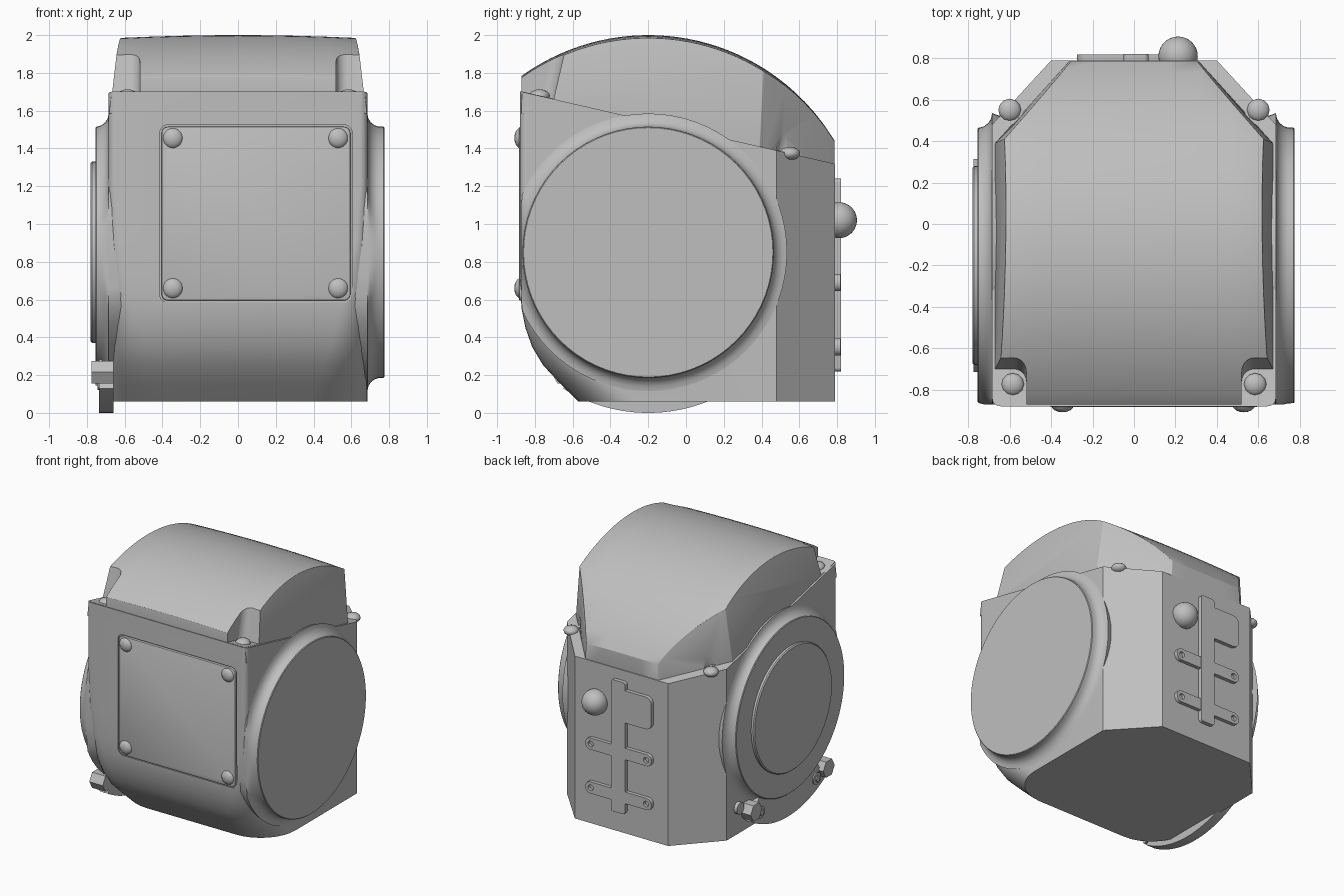
import bpy, bmesh
from math import sin, cos, pi, radians
from mathutils import Vector

cube = bpy.data.objects.get("Cube")
if cube:
    bpy.data.objects.remove(cube)

grey = bpy.data.materials.new("casing_grey")
grey.use_nodes = True
grey.diffuse_color = (0.52, 0.52, 0.52, 1)
grey.node_tree.nodes["Principled BSDF"].inputs["Base Color"].default_value = grey.diffuse_color

SLOPE = 0.23
AXLE_Y, AXLE_Z = -0.2, 0.85
LEAN = Vector((0, SLOPE, 1)).normalized()


def seam(y):
    return 1.7 - SLOPE * (y + 0.87)


def loft(name, rings, trims=()):
    """Skin equal-length rings, close both ends, trim with (point, normal) planes."""
    bm = bmesh.new()
    rows = [[bm.verts.new(p) for p in ring] for ring in rings]
    n = len(rows[0])
    for a, b in zip(rows, rows[1:]):
        for i in range(n):
            bm.faces.new((a[i], a[(i + 1) % n], b[(i + 1) % n], b[i]))
    bm.faces.new(rows[0])
    bm.faces.new(rows[-1])
    for point, normal in trims:
        geom = bm.verts[:] + bm.edges[:] + bm.faces[:]
        bmesh.ops.bisect_plane(bm, geom=geom, plane_co=point, plane_no=normal, clear_outer=True)
        rim = [e for e in bm.edges if e.is_boundary]
        bmesh.ops.holes_fill(bm, edges=rim, sides=0)
    bmesh.ops.recalc_face_normals(bm, faces=bm.faces)
    mesh = bpy.data.meshes.new(name)
    bm.to_mesh(mesh)
    bm.free()
    mesh.materials.append(grey)
    ob = bpy.data.objects.new(name, mesh)
    bpy.context.collection.objects.link(ob)
    return ob


def activate(ob):
    bpy.ops.object.select_all(action='DESELECT')
    ob.select_set(True)
    bpy.context.view_layer.objects.active = ob


def smooth(ob, angle=35):
    activate(ob)
    bpy.ops.object.shade_smooth_by_angle(angle=radians(angle))


def bevel(ob, width, segments=3):
    activate(ob)
    mod = ob.modifiers.new("edge", 'BEVEL')
    mod.width, mod.segments, mod.angle_limit = width, segments, radians(40)
    bpy.ops.object.modifier_apply(modifier=mod.name)


def cut(ob, cutter):
    activate(ob)
    mod = ob.modifiers.new("cut", 'BOOLEAN')
    mod.operation, mod.solver, mod.object = 'DIFFERENCE', 'EXACT', cutter
    bpy.ops.object.modifier_apply(modifier=mod.name)
    bpy.data.objects.remove(cutter)


def plate(name, x0, x1, z0, z1, r, y0, y1):
    """Rounded rectangle facing along y."""
    outline = []
    for k, (cx, cz) in enumerate(((x1 - r, z1 - r), (x0 + r, z1 - r), (x0 + r, z0 + r), (x1 - r, z0 + r))):
        for i in range(6):
            a = pi / 2 * (k + i / 5)
            outline.append((cx + r * cos(a), cz + r * sin(a)))
    return loft(name, [[(x, y, z) for x, z in outline] for y in (y0, y1)])


def turned(name, profile, side, n=72):
    """Revolve (x, radius) points about the axle, kept behind the front face."""
    rings = []
    for x, r in profile:
        ring = [(AXLE_Y + r * cos(2 * pi * i / n), AXLE_Z + r * sin(2 * pi * i / n)) for i in range(n)]
        rings.append([(side * x, max(y, -0.872), z) for y, z in ring])
    ob = loft(name, rings)
    smooth(ob)
    return ob


def dome(name, loc, scale, segments=16, rings=10):
    bpy.ops.mesh.primitive_uv_sphere_add(segments=segments, ring_count=rings, location=loc)
    ob = bpy.context.object
    ob.name, ob.scale = name, scale
    ob.data.materials.append(grey)
    smooth(ob)
    return ob


# Main casing: horizontal sections, front corners rounder towards the bottom
FRONT = [(0.06, -0.57), (0.15, -0.66), (0.25, -0.755), (0.35, -0.815), (0.45, -0.85),
         (0.55, -0.87), (0.68, -0.88), (0.9, -0.88), (1.2, -0.88), (1.85, -0.88)]


def section(z, front):
    r = 0.04 + 0.26 * max(0, (1.1 - z) / 1.04) ** 1.5
    half = [(0.4, 0.79), (0.685, 0.48)]
    for i in range(9):
        a = pi / 2 * i / 8
        half.append((0.685 - r + r * cos(a), front + r - r * sin(a)))
    return [(x, y, z) for x, y in half] + [(-x, y, z) for x, y in reversed(half)]


casing = loft("casing", [section(z, f) for z, f in FRONT], [((0, -0.87, 1.7), LEAN)])
cut(casing, plate("panel_pocket", -0.415, 0.605, 0.585, 1.525, 0.045, -1, -0.865))
smooth(casing, 30)

# Domed top cover: arched profile, drafted sides, slight crown
arch = []
for i in range(33):
    y = -0.872 + 1.657 * i / 32
    arch.append((y, AXLE_Z + (1.15 ** 2 - (y - AXLE_Y) ** 2) ** 0.5))
arch += [(0.785, seam(0.785) - 0.1), (-0.872, seam(-0.872) - 0.1)]
stations = []
for k in range(-4, 5):
    t = k / 4
    stations.append([(t * (0.672 - 0.11 * (z - seam(y))), y, z - 0.015 * t * t) for y, z in arch])
chamfers = [((s * 0.398, 0.785, 0), (s * 0.31, 0.285, 0.02)) for s in (-1, 1)]
cover = loft("top_cover", stations, chamfers)
bevel(cover, 0.03)

# Screw notches in the four cover corners, with their screws
for s in (-1, 1):
    for ix, iy, d in ((0.52, -0.7, -1), (0.535, 0.475, 1)):
        r = 0.06
        shape = [(0.95, iy)]
        for i in range(7):
            a = pi / 2 * i / 6
            shape.append((ix + r - r * sin(a), iy + d * (r - r * cos(a))))
        shape += [(ix, iy + d * 0.5), (0.95, iy + d * 0.5)]
        base = [Vector((s * x, y, seam(y) + 0.002)) for x, y in shape]
        cut(cover, loft("notch", [base, [p + LEAN * 0.8 for p in base]]))
        sx, sy = ix + 0.065, iy + d * 0.075
        dome("cover_screw", (s * sx, sy, seam(sy)), (0.055, 0.055, 0.035), 12, 8)
smooth(cover, 30)

# Round side bosses with a flared root
flare = [(0.45, 0.655), (0.685, 0.735), (0.69, 0.71), (0.703, 0.688), (0.722, 0.673), (0.742, 0.666)]
turned("left_boss", flare + [(0.77, 0.665), (0.775, 0.66)], 1)
turned("right_boss", flare + [(0.75, 0.665), (0.755, 0.66)], -1)
turned("right_cap_disc", [(0.7, 0.48), (0.772, 0.48), (0.78, 0.472)], -1)

# Access panel on the front
panel = plate("access_panel", -0.405, 0.595, 0.595, 1.515, 0.035, -0.884, -0.85)
bevel(panel, 0.006, 2)
smooth(panel)
for x in (-0.345, 0.53):
    for z in (0.66, 1.455):
        dome("panel_screw", (x, -0.875, z), (0.054, 0.034, 0.054))

# Rear ball fitting and bracket
dome("rear_ball", (0.213, 0.81, 1.02), (0.095, 0.095, 0.095), 32, 20)
smooth(plate("bracket_spine", -0.05, 0.07, 0.22, 1.24, 0.02, 0.77, 0.82))
smooth(plate("bracket_flag", -0.275, 0.05, 0.93, 1.18, 0.05, 0.77, 0.819))
for z in (0.35, 0.69):
    tab = plate("bracket_tab", -0.275, 0.29, z - 0.045, z + 0.045, 0.04, 0.77, 0.818)
    for x in (-0.23, 0.245):
        cut(tab, plate("hole", x - 0.022, x + 0.022, z - 0.022, z + 0.022, 0.0219, 0.795, 0.9))
    smooth(tab)


# Crescent flange under the right boss, with end lugs and bolts
def polar(x, r, deg):
    a = radians(deg)
    return Vector((x, AXLE_Y + r * sin(a), AXLE_Z - r * cos(a)))


angles = [-32 + 2 * i for i in range(33)]
flange = loft("flange", [[polar(x, 0.85, a) for a in angles] + [polar(x, 0.64, a) for a in reversed(angles)]
                         for x in (-0.735, -0.66)])
smooth(flange)


def disc(name, centre, r, x0, x1, n):
    rings = [[(x, centre.y + r * cos(2 * pi * i / n), centre.z + r * sin(2 * pi * i / n)) for i in range(n)]
             for x in (x0, x1)]
    ob = loft(name, rings)
    smooth(ob)
    return ob


for a in (-35, 35):
    disc("flange_lug", polar(0, 0.775, a), 0.07, -0.775, -0.66, 6)
    disc("flange_washer", polar(0, 0.765, a * 0.76), 0.045, -0.745, -0.7, 20)
    disc("flange_bolt", polar(0, 0.765, a * 0.76), 0.025, -0.755, -0.7, 6)
disc("flange_pin", polar(0, 0.8, 43), 0.045, -0.71, -0.6, 20)
